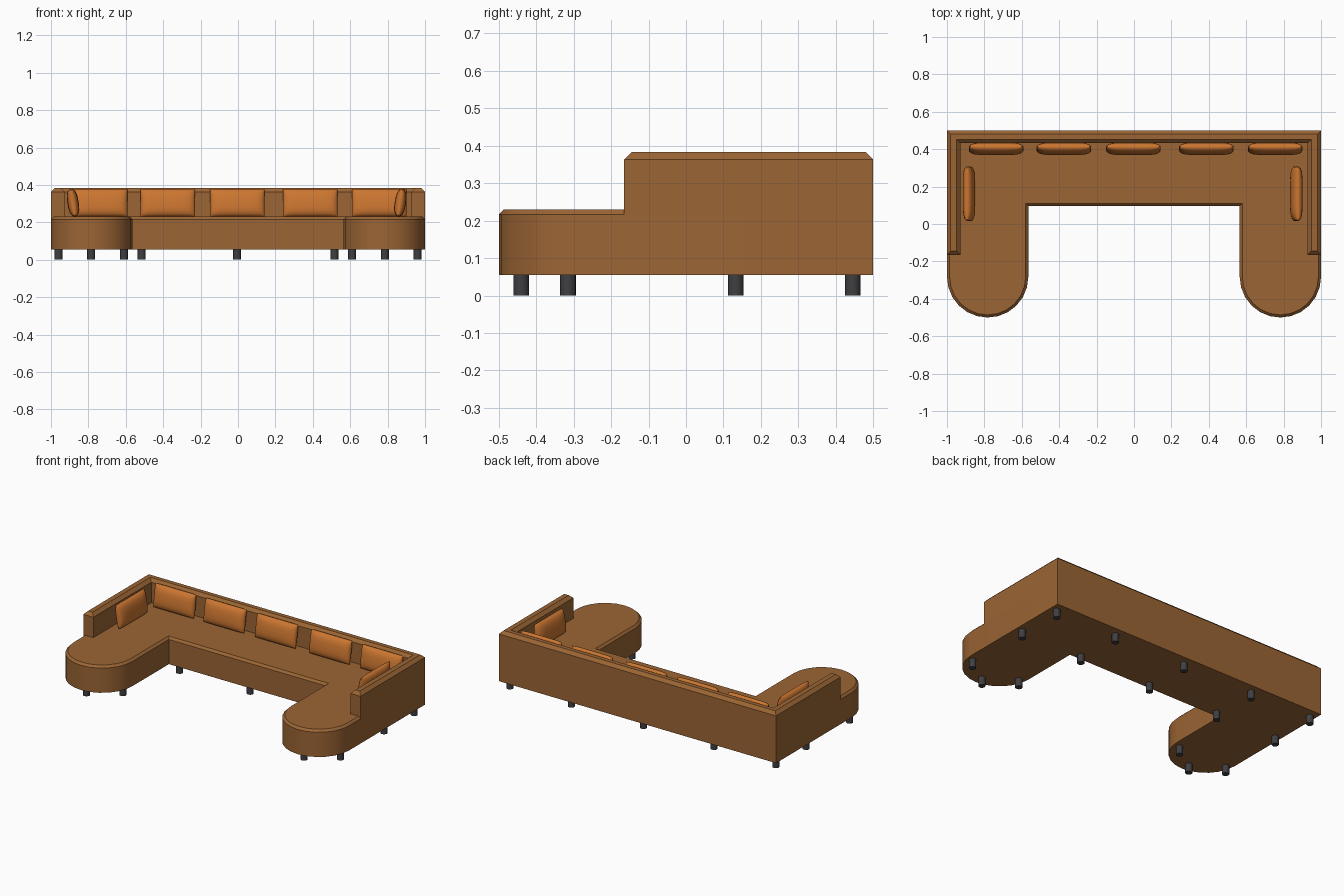
import bpy, bmesh, math

if "Cube" in bpy.data.objects:
    bpy.data.objects.remove(bpy.data.objects["Cube"])


def material(name, rgb):
    m = bpy.data.materials.new(name)
    m.diffuse_color = (*rgb, 1)
    m.use_nodes = True
    m.node_tree.nodes["Principled BSDF"].inputs["Base Color"].default_value = m.diffuse_color
    return m


BROWN = material("brown_upholstery", (0.33, 0.13, 0.035))
ORANGE = material("orange_fabric", (0.60, 0.18, 0.03))
DARK = material("dark_leg", (0.05, 0.05, 0.055))


def finish(bm, name, mat, angle=30):
    bmesh.ops.recalc_face_normals(bm, faces=bm.faces)
    me = bpy.data.meshes.new(name)
    bm.to_mesh(me)
    bm.free()
    me.shade_smooth()
    me.set_sharp_from_angle(angle=math.radians(angle))
    me.materials.append(mat)
    ob = bpy.data.objects.new(name, me)
    bpy.context.collection.objects.link(ob)
    return ob


def extruded(name, half, z0, z1, bevel):
    """Mirror a right-hand half outline, extrude it and chamfer the top rim."""
    outline = half + [(-x, y) for x, y in reversed(half)]
    bm = bmesh.new()
    bottom = bm.faces.new([bm.verts.new((x, y, z0)) for x, y in outline])
    ext = bmesh.ops.extrude_face_region(bm, geom=[bottom], use_keep_orig=True)
    for v in ext["geom"]:
        if isinstance(v, bmesh.types.BMVert):
            v.co.z = z1
    bmesh.ops.recalc_face_normals(bm, faces=bm.faces)
    rim = [e for e in bm.edges if all(abs(v.co.z - z1) < 1e-5 for v in e.verts)]
    bmesh.ops.bevel(bm, geom=rim, offset=bevel, segments=1, affect="EDGES", profile=0.5)
    return finish(bm, name, BROWN)


# U-shaped seat with round-ended wings
R, CX = 0.2175, 0.7825
CY = -0.5 + R
nose = [(CX - R * math.cos(math.pi * i / 12), CY - R * math.sin(math.pi * i / 12))
        for i in range(13)]
extruded("seat_base", [(0.565, 0.095)] + nose + [(1, 0.5)], 0.055, 0.23, 0.014)

# Low back and arm wall wrapped around the seat
extruded("back_wall", [(0.928, 0.432), (0.928, -0.165), (1, -0.165), (1, 0.5)],
         0.216, 0.383, 0.02)


# Puffed cushion: front and back grids meeting at a thin rim
def cushion_mesh():
    nx, nz = 14, 10
    bm = bmesh.new()
    sheets = []
    for side in (-1, 1):
        rows = []
        for j in range(nz + 1):
            v = -math.cos(math.pi * j / nz)
            row = []
            for i in range(nx + 1):
                u = -math.cos(math.pi * i / nx)
                puff = math.sqrt(max(0, (1 - u ** 6) * (1 - abs(v) ** 3)))
                row.append(bm.verts.new((0.146 * u, side * 0.030 * puff, 0.075 * v)))
            rows.append(row)
        for j in range(nz):
            for i in range(nx):
                bm.faces.new((rows[j][i], rows[j][i + 1], rows[j + 1][i + 1], rows[j + 1][i]))
    bmesh.ops.remove_doubles(bm, verts=bm.verts, dist=1e-5)
    return bm


def cushion(name, x, y, turn):
    ob = finish(cushion_mesh(), name, ORANGE, 60)
    ob.location = (x, y, 0.305)
    ob.rotation_euler = (math.radians(-9), 0, math.radians(turn))


for i, x in enumerate((-0.737, -0.375, -0.003, 0.387, 0.755)):
    cushion(f"back_cushion_{i + 1}", x, 0.402, 0)
cushion("left_arm_cushion", -0.882, 0.162, 90)
cushion("right_arm_cushion", 0.868, 0.162, -90)


# Short round legs
def leg(x, y):
    bm = bmesh.new()
    bmesh.ops.create_cone(bm, cap_ends=True, segments=16, radius1=0.021,
                          radius2=0.021, depth=0.058)
    bmesh.ops.translate(bm, verts=bm.verts, vec=(x, y, 0.029))
    finish(bm, "leg", DARK)


for x, y in ((0.96, 0.445), (0.515, 0.445), (0.515, 0.133), (0.96, 0.133),
             (0.96, -0.315), (0.785, -0.44), (0.61, -0.315)):
    leg(x, y)
    leg(-x, y)
for y in (0.445, 0.133):
    leg(-0.005, y)
